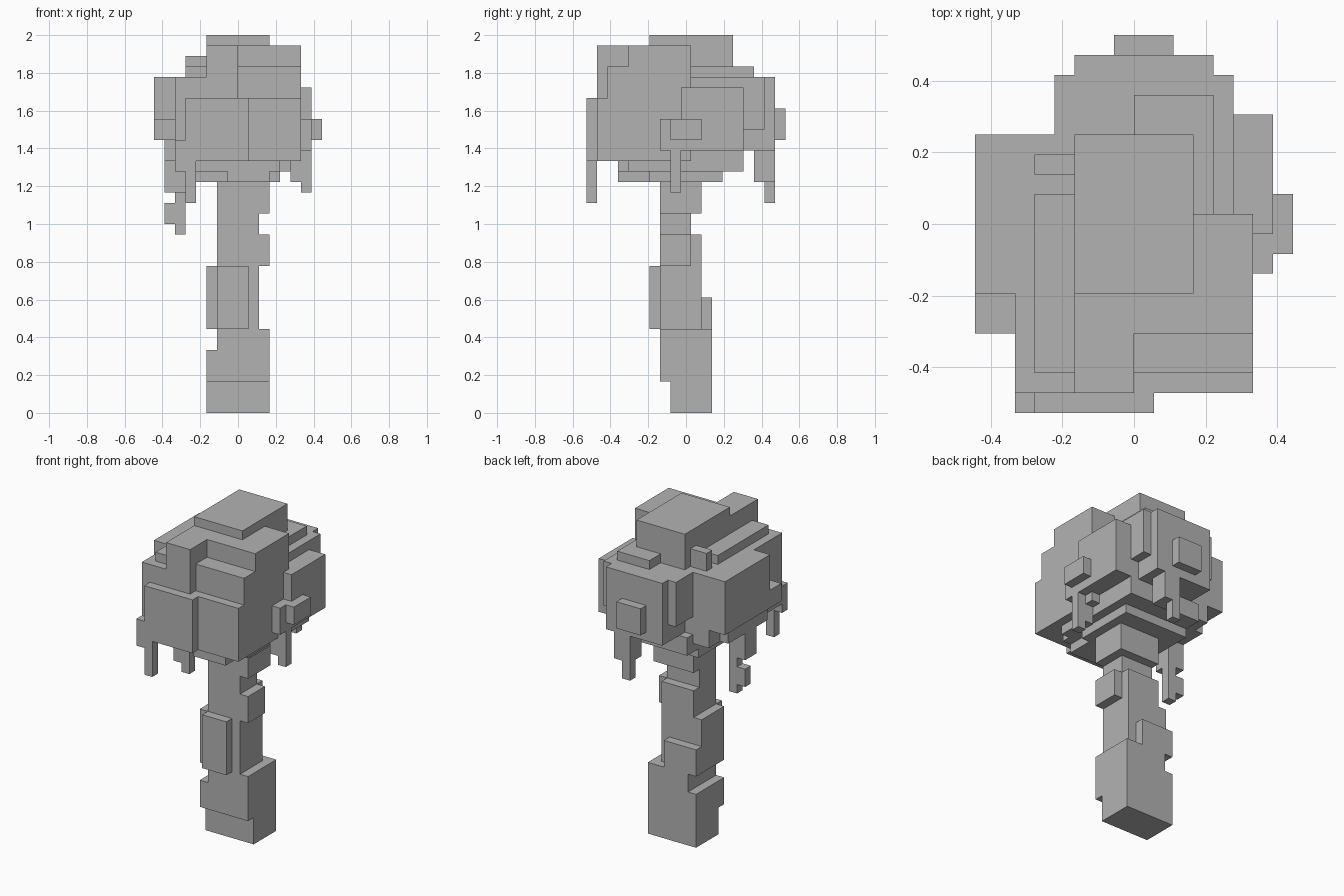
import bpy
import bmesh
from itertools import product

cube = bpy.data.objects.get("Cube")
if cube:
    bpy.data.objects.remove(cube, do_unlink=True)

UNIT = 2 / 36  # edge of one block

grey = bpy.data.materials.new("plain_grey")
grey.use_nodes = True
colour = (0.45, 0.45, 0.45, 1)
grey.diffuse_color = colour
grey.node_tree.nodes["Principled BSDF"].inputs["Base Color"].default_value = colour


def box(x, y, z):
    """Block cells covered by three (start, end) ranges."""
    return set(product(range(*x), range(*y), range(*z)))


def build(name, *boxes):
    """Weld the boxes into one shell: only exposed cell sides become faces."""
    cells = set().union(*boxes)
    bm = bmesh.new()
    corners = {}

    def vert(p):
        if p not in corners:
            corners[p] = bm.verts.new((p[0] * UNIT, (p[1] - 0.5) * UNIT, p[2] * UNIT))
        return corners[p]

    for cell in cells:
        for axis, side in product(range(3), (0, 1)):
            neighbour = list(cell)
            neighbour[axis] += 2 * side - 1
            if tuple(neighbour) in cells:
                continue
            u, v = (axis + 1) % 3, (axis + 2) % 3
            ring = []
            for du, dv in ((0, 0), (1, 0), (1, 1), (0, 1)):
                p = list(cell)
                p[axis] += side
                p[u] += du
                p[v] += dv
                ring.append(vert(tuple(p)))
            bm.faces.new(ring if side else ring[::-1])
    # Merge flat regions into large faces
    bmesh.ops.dissolve_limit(bm, angle_limit=0.01, verts=bm.verts[:], edges=bm.edges[:])
    mesh = bpy.data.meshes.new(name)
    bm.to_mesh(mesh)
    bm.free()
    mesh.materials.append(grey)
    obj = bpy.data.objects.new(name, mesh)
    bpy.context.scene.collection.objects.link(obj)
    return obj


# Trunk, from the foot upward
build(
    "trunk",
    box((-3, 3), (-1, 3), (0, 3)),
    box((-3, 3), (-2, 3), (3, 6)),
    box((-2, 3), (-2, 3), (6, 8)),
    box((-3, 2), (-2, 2), (8, 14)),
    box((-2, 1), (-3, -2), (8, 14)),   # front bark plate
    box((-3, 1), (2, 3), (8, 11)),     # back bark plate
    box((-2, 2), (-2, 2), (14, 17)),
    box((2, 3), (-2, 1), (14, 17)),    # side knot
    box((-2, 2), (-2, 1), (17, 19)),
    box((-2, 3), (-2, 2), (19, 22)),
)

# Everything leafy
build(
    "canopy",
    # underside layers
    box((-1, 3), (-6, -3), (22, 23)),
    box((-4, 4), (-3, 4), (22, 23)),
    box((-4, 4), (-6, 4), (23, 24)),
    box((-4, 5), (-5, 6), (23, 25)),
    # central mass and crown
    box((-3, 6), (-5, 1), (24, 35)),
    box((-3, 5), (1, 3), (24, 32)),
    box((-3, 3), (-3, 5), (32, 36)),
    box((0, 4), (1, 7), (32, 33)),
    # front steps
    box((-3, 0), (-8, -5), (24, 35)),
    box((0, 6), (-7, -5), (24, 33)),
    box((0, 6), (-8, -5), (24, 30)),
    box((-5, 1), (-9, -8), (24, 30)),
    box((-6, -5), (-9, -8), (23, 26)),
    # right-hand mass
    box((-6, -3), (-8, 5), (24, 32)),
    box((-8, -6), (-3, 5), (26, 32)),
    box((-8, -6), (-5, -3), (26, 28)),
    box((-7, -6), (-4, 3), (24, 26)),
    box((-5, -3), (-7, 2), (32, 33)),
    box((-5, -3), (3, 4), (32, 34)),
    # back mass
    box((-3, 4), (3, 9), (25, 32)),
    box((4, 5), (3, 6), (25, 32)),
    box((4, 5), (6, 8), (27, 32)),
    box((-4, -3), (5, 8), (27, 32)),
    box((-1, 2), (9, 10), (26, 29)),
    # left-hand mass
    box((5, 7), (0, 6), (25, 31)),
    box((5, 7), (-2, 2), (25, 28)),
    box((7, 8), (-1, 2), (26, 28)),
)

# Hanging leaf strands
build("front_strand", box((-5, -4), (-9, -8), (20, 24)))
build(
    "right_strand",
    box((-7, -5), (-2, 0), (21, 24)),
    box((-6, -5), (-1, 0), (17, 21)),
    box((-7, -6), (-1, 0), (18, 20)),
)
build(
    "left_strand",
    box((5, 7), (-1, 0), (22, 25)),
    box((6, 7), (-1, 0), (21, 22)),
)
build(
    "back_strand",
    box((1, 3), (7, 9), (22, 25)),
    box((1, 2), (8, 9), (20, 22)),
)
